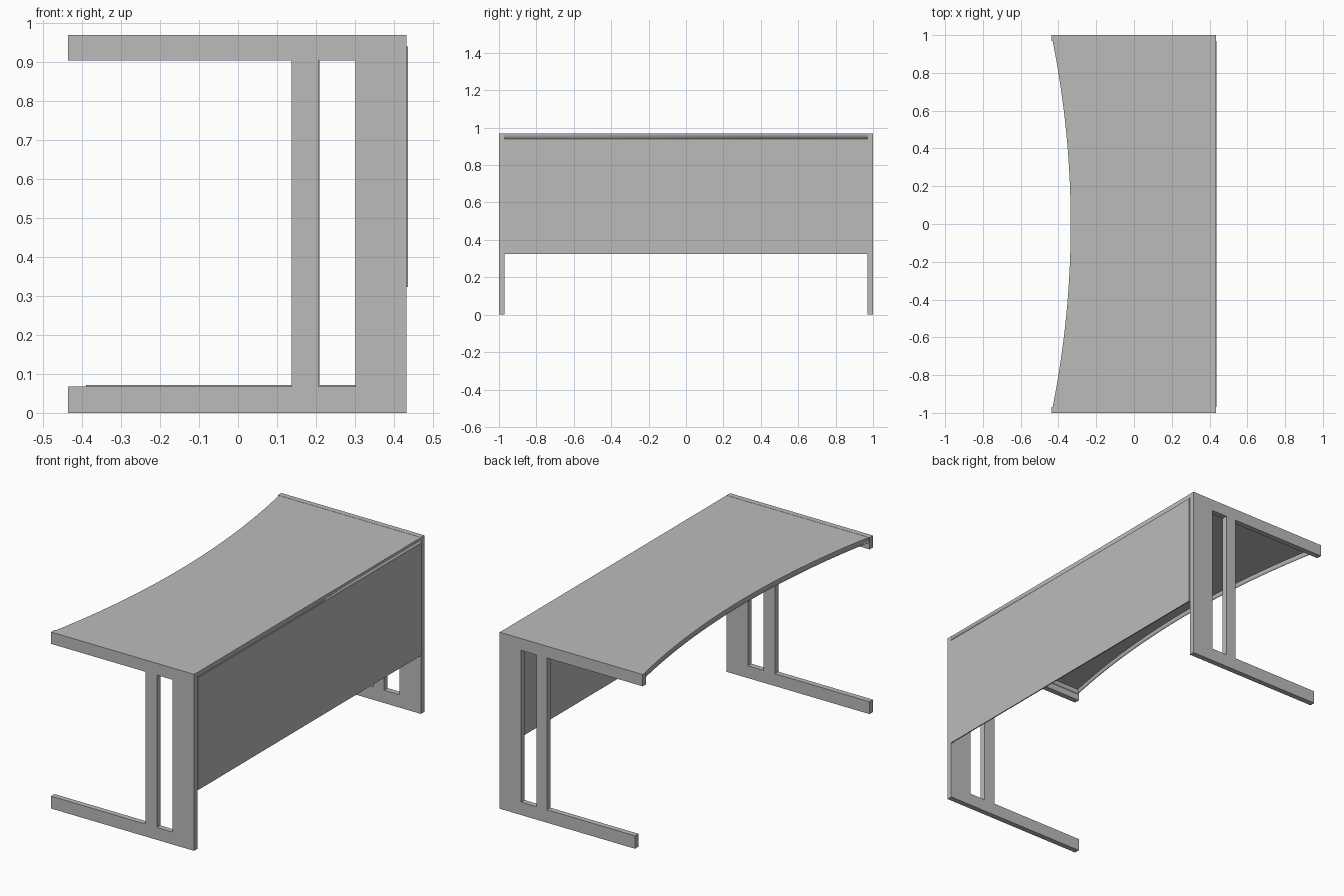
import bpy, bmesh, math

if "Cube" in bpy.data.objects:
    bpy.data.objects.remove(bpy.data.objects["Cube"])

grey = bpy.data.materials.new("grey")
grey.diffuse_color = (0.5, 0.5, 0.5, 1)
grey.use_nodes = True
grey.node_tree.nodes["Principled BSDF"].inputs["Base Color"].default_value = grey.diffuse_color

HALF, BOARD = 1.0, 0.03          # half length and side frame thickness
FRONT, BACK, TOP = -0.437, 0.433, 0.97


def finish(bm, name):
    bmesh.ops.recalc_face_normals(bm, faces=bm.faces)
    mesh = bpy.data.meshes.new(name)
    bm.to_mesh(mesh)
    bm.free()
    mesh.materials.append(grey)
    obj = bpy.data.objects.new(name, mesh)
    bpy.context.collection.objects.link(obj)
    return obj


def side_frame(name, y, foot_end, post, foot_top):
    """Flat frame: top bar, foot, slim post and wide back leg around open gaps."""
    xs = [FRONT, post[0], post[1], 0.302, BACK]
    zs = [0, foot_top, 0.905, TOP]
    bm = bmesh.new()
    grid = [[bm.verts.new((foot_end if i == 0 and j < 2 else x, y, z))
             for j, z in enumerate(zs)] for i, x in enumerate(xs)]
    for i in range(4):
        for j in range(3):
            if j == 1 and i in (0, 2):      # leg space and slot stay open
                continue
            bm.faces.new((grid[i][j], grid[i + 1][j],
                          grid[i + 1][j + 1], grid[i][j + 1]))
    # Drop grid corners that carry no face, then give the frame its thickness
    bmesh.ops.delete(bm, geom=[v for v in bm.verts if not v.link_faces],
                     context='VERTS')
    new = bmesh.ops.extrude_face_region(bm, geom=bm.faces[:], use_keep_orig=True)
    bmesh.ops.translate(bm, vec=(0, BOARD, 0),
                        verts=[g for g in new["geom"]
                               if isinstance(g, bmesh.types.BMVert)])
    return finish(bm, name)


side_frame("left_side_frame", -HALF, FRONT, (0.138, 0.207), 0.068)
side_frame("right_side_frame", HALF - BOARD, -0.39, (0.145, 0.209), 0.071)

# Desktop: thin board with a concave front edge and a short lip hanging down
SAG, STEPS = 0.102, 32
radius = (HALF ** 2 + SAG ** 2) / (2 * SAG)
inner = HALF - BOARD
outline = [(BACK, -inner), (BACK, inner)]
for i in range(STEPS + 1):
    y = inner - 2 * inner * i / STEPS
    outline.append((FRONT + SAG - radius + math.sqrt(radius ** 2 - y * y), y))

bm = bmesh.new()
upper = [bm.verts.new((x, y, TOP - 0.001)) for x, y in outline]
lower = [bm.verts.new((x, y, TOP - 0.03)) for x, y in outline]
bm.faces.new(upper)
for i in range(len(outline)):
    k = (i + 1) % len(outline)
    bm.faces.new((upper[i], lower[i], lower[k], upper[k]))
desktop = finish(bm, "desktop")
shell = desktop.modifiers.new("board_thickness", 'SOLIDIFY')
shell.thickness = 0.003
shell.offset = -1
bpy.context.view_layer.objects.active = desktop
desktop.select_set(True)
bpy.ops.object.shade_smooth_by_angle(angle=math.radians(30))

# Back panel between the frames, standing slightly proud of them
bm = bmesh.new()
bmesh.ops.create_cube(bm, size=1)
bmesh.ops.scale(bm, vec=(0.006, 2 * inner, 0.617), verts=bm.verts)
bmesh.ops.translate(bm, vec=(0.434, 0, 0.3235 + 0.617 / 2), verts=bm.verts)
finish(bm, "back_panel")
